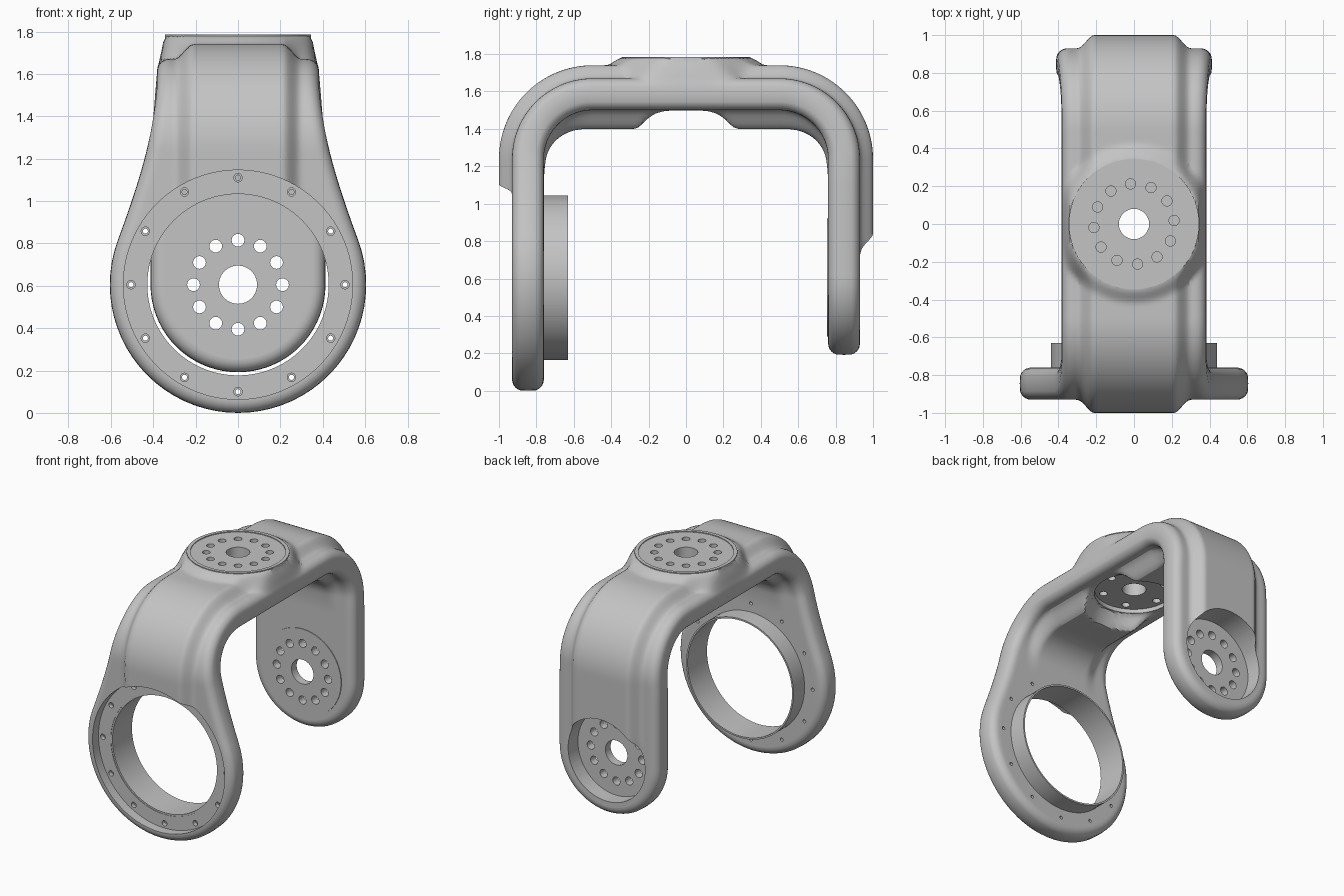
import bpy, bmesh
from math import sin, cos, pi, radians, hypot
from mathutils import Matrix, Vector

cube = bpy.data.objects.get("Cube")
if cube:
    bpy.data.objects.remove(cube)

metal = bpy.data.materials.new("grey_metal")
metal.use_nodes = True
GREY = (0.55, 0.55, 0.55, 1)
metal.diffuse_color = GREY
metal.node_tree.nodes["Principled BSDF"].inputs["Base Color"].default_value = GREY

# Main dimensions
AXIS_Z = 0.605              # height of both pivot centres
LEG_Y, HALF_T = 0.845, 0.085
BEND_Y, BEND_Z = 0.5, 1.24  # corner centre
BEND_R = LEG_Y - BEND_Y
ARC_END = BEND_Z + BEND_R * pi / 2
MID = ARC_END + BEND_Y      # path length from ground to the middle
EDGE = 0.06                 # rounding of the strap edge


def new_object(name, bm):
    bmesh.ops.recalc_face_normals(bm, faces=bm.faces)
    mesh = bpy.data.meshes.new(name)
    bm.to_mesh(mesh)
    bm.free()
    mesh.materials.append(metal)
    obj = bpy.data.objects.new(name, mesh)
    bpy.context.collection.objects.link(obj)
    return obj


def cylinders(name, axis, centres, r, lo, hi, seg=96):
    """Cylinders along y (centres are x, z) or z (centres are x, y)."""
    bm = bmesh.new()
    for a, b in centres:
        m = (lo + hi) / 2
        if axis == "z":
            mat = Matrix.Translation((a, b, m))
        else:
            mat = Matrix.Translation((a, m, b)) @ Matrix.Rotation(pi / 2, 4, "X")
        bmesh.ops.create_cone(bm, cap_ends=True, segments=seg, radius1=r,
                              radius2=r, depth=hi - lo, matrix=mat)
    return new_object(name, bm)


def boolean(obj, other, operation="DIFFERENCE"):
    other.hide_render = True
    mod = obj.modifiers.new("bool", "BOOLEAN")
    mod.operation, mod.solver, mod.object = operation, "EXACT", other
    bpy.context.view_layer.objects.active = obj
    bpy.ops.object.modifier_apply(modifier=mod.name)
    bpy.data.objects.remove(other)


def drill(obj, *args):
    boolean(obj, cylinders("cutter", *args))


def circle(n, r, z=0, start=0):
    return [(r * cos(radians(start) + 2 * pi * i / n),
             z + r * sin(radians(start) + 2 * pi * i / n)) for i in range(n)]


def smooth(t):
    t = min(1, max(0, t))
    return t * t * (3 - 2 * t)


def hermite(t, a, b, slope):
    t = min(1, max(0, t))
    return a + (b - a) * smooth(t) + slope * t * (1 - t) ** 2


# Strap: an outline in unrolled form, bent over the two corners
def bend(x, s, h):
    side = -1 if s <= MID else 1
    q = s if s <= MID else 2 * MID - s
    if q < BEND_Z:
        return Vector((x, side * (LEG_Y + h), q))
    if q < ARC_END:
        a, r = (q - BEND_Z) / BEND_R, BEND_R + h
        return Vector((x, side * (BEND_Y + r * cos(a)), BEND_Z + r * sin(a)))
    return Vector((x, side * (MID - q), BEND_Z + BEND_R + h))


def outer_relief(x, s):
    """Raised centre ridge, flaring up to the top hub."""
    q = min(s, 2 * MID - s)
    ridge = 0.07 * smooth((0.3 - abs(x)) / 0.09) * smooth((q - 0.66) / 0.15)
    return ridge + (0.11 - ridge) * smooth((0.43 - hypot(x, s - MID)) / 0.09)


def shoulder(x, s):
    """Hub flare where it runs out over the rounded strap edge."""
    return outer_relief(x, s) * smooth((0.383 - abs(x)) / 0.04)


def inner_relief(x, s):
    """Inner rib with a round pocket under the hub."""
    q = min(s, 2 * MID - s)
    rib = 0.1 * smooth((0.3 - abs(x)) / 0.1) * smooth((q - 1.1) / (ARC_END - 1.1))
    return rib * smooth((hypot(x, s - MID) - 0.27) / 0.07)


def outline():
    """Rows of (path length, half width) from the front tip to the back tip."""
    rows = []
    for i in range(23):
        a = radians(-90 + 5 * i)
        rows.append((AXIS_Z + 0.605 * sin(a), 0.605 * cos(a)))
    q0, w0 = rows[-1]
    for i in range(1, 81):
        q = q0 + (MID - q0) * i / 80
        rows.append((q, hermite((q - q0) / 0.79, w0, 0.383, -0.29)))
    for i in range(1, 86):
        q = MID + (AXIS_Z - MID) * i / 85
        rows.append((2 * MID - q, hermite((q - 1.1) / 0.65, 0.413, 0.383, 0)))
    for i in range(1, 19):
        a = radians(5 * i)
        rows.append((2 * MID - AXIS_Z + 0.413 * sin(a), 0.413 * cos(a)))
    return rows


def build_strap():
    rows, cols, arc = outline(), 44, 6
    core = HALF_T - EDGE
    bm = bmesh.new()
    rings = []
    for i, (s, w) in enumerate(rows):
        (s0, w0), (s1, w1) = rows[max(i - 1, 0)], rows[min(i + 1, len(rows) - 1)]
        n = Vector((s1 - s0, w0 - w1)).normalized()
        if i in (0, len(rows) - 1):
            n = Vector((0, -1 if i == 0 else 1))
        xe, se = w - EDGE * n.x, s - EDGE * n.y
        edge = []
        for k in range(1, 2 * arc):
            a = pi / 2 - pi / 2 * k / arc
            d = EDGE * (1 - cos(a))
            x, t, h = w - d * n.x, s - d * n.y, EDGE * sin(a)
            if k < arc:
                h += core + shoulder(x, t)
            elif k > arc:
                h -= core
            edge.append((x, t, h))
        xs = [xe * (2 * k / cols - 1) for k in range(cols + 1)]
        pts = [(x, se, HALF_T + outer_relief(x, se)) for x in xs] + edge
        pts += [(x, se, -HALF_T - inner_relief(x, se)) for x in reversed(xs)]
        pts += [(-x, t, h) for x, t, h in reversed(edge)]
        rings.append([bm.verts.new(bend(*p)) for p in pts])
    for a, b in zip(rings, rings[1:]):
        for k in range(len(a)):
            j = (k + 1) % len(a)
            bm.faces.new((a[k], a[j], b[j], b[k]))
    bmesh.ops.remove_doubles(bm, verts=bm.verts, dist=0.0001)
    return new_object("yoke_strap", bm)


strap = build_strap()

# Top hub with a stepped seat for its plate
boolean(strap, cylinders("hub", "z", [(0, 0)], 0.345, 1.6, 1.785), "UNION")
drill(strap, "z", [(0, 0)], 0.32, 1.66, 1.9)
drill(strap, "z", [(0, 0)], 0.265, 1.2, 1.8)

# Front ring: recessed face, bore and screw holes
ring = circle(12, 0.505, AXIS_Z)
drill(strap, "y", [(0, AXIS_Z)], 0.541, -1.2, -0.86)
drill(strap, "y", [(0, AXIS_Z)], 0.44, -1.2, -0.7)
drill(strap, "y", ring, 0.02, -1.0, -0.83, 16)
drill(strap, "y", ring, 0.012, -1.0, -0.7, 16)

# Back pivot opening
drill(strap, "y", [(0, AXIS_Z)], 0.315, 0.7, 1.2)

# Collar inside the front ring
collar = cylinders("front_collar", "y", [(0, AXIS_Z)], 0.44, -0.857, -0.63)
drill(collar, "y", [(0, AXIS_Z)], 0.428, -1.0, -0.5)

# Back pivot plate with through holes
back_plate = cylinders("back_pivot_plate", "y", [(0, AXIS_Z)], 0.316, 0.754, 0.815)
drill(back_plate, "y", [(0, AXIS_Z)], 0.09, 0.6, 1.0)
drill(back_plate, "y", circle(12, 0.21, AXIS_Z), 0.03, 0.6, 1.0, 24)

# Top plate with centre bore and blind holes on both faces
top_plate = cylinders("top_plate", "z", [(0, 0)], 0.321, 1.66, 1.779)
boolean(top_plate, cylinders("spigot", "z", [(0, 0)], 0.266, 1.53, 1.7), "UNION")
drill(top_plate, "z", [(0, 0)], 0.08, 1.4, 1.9)
drill(top_plate, "z", circle(12, 0.213, 0, 5), 0.027, 1.72, 1.9, 24)
drill(top_plate, "z", circle(6, 0.213, 0, 5), 0.027, 1.4, 1.58, 24)

# Smooth shading with sharp edges kept
for obj in (strap, collar, back_plate, top_plate):
    bpy.ops.object.select_all(action="DESELECT")
    obj.select_set(True)
    bpy.context.view_layer.objects.active = obj
    bpy.ops.object.shade_smooth_by_angle(angle=radians(30))
